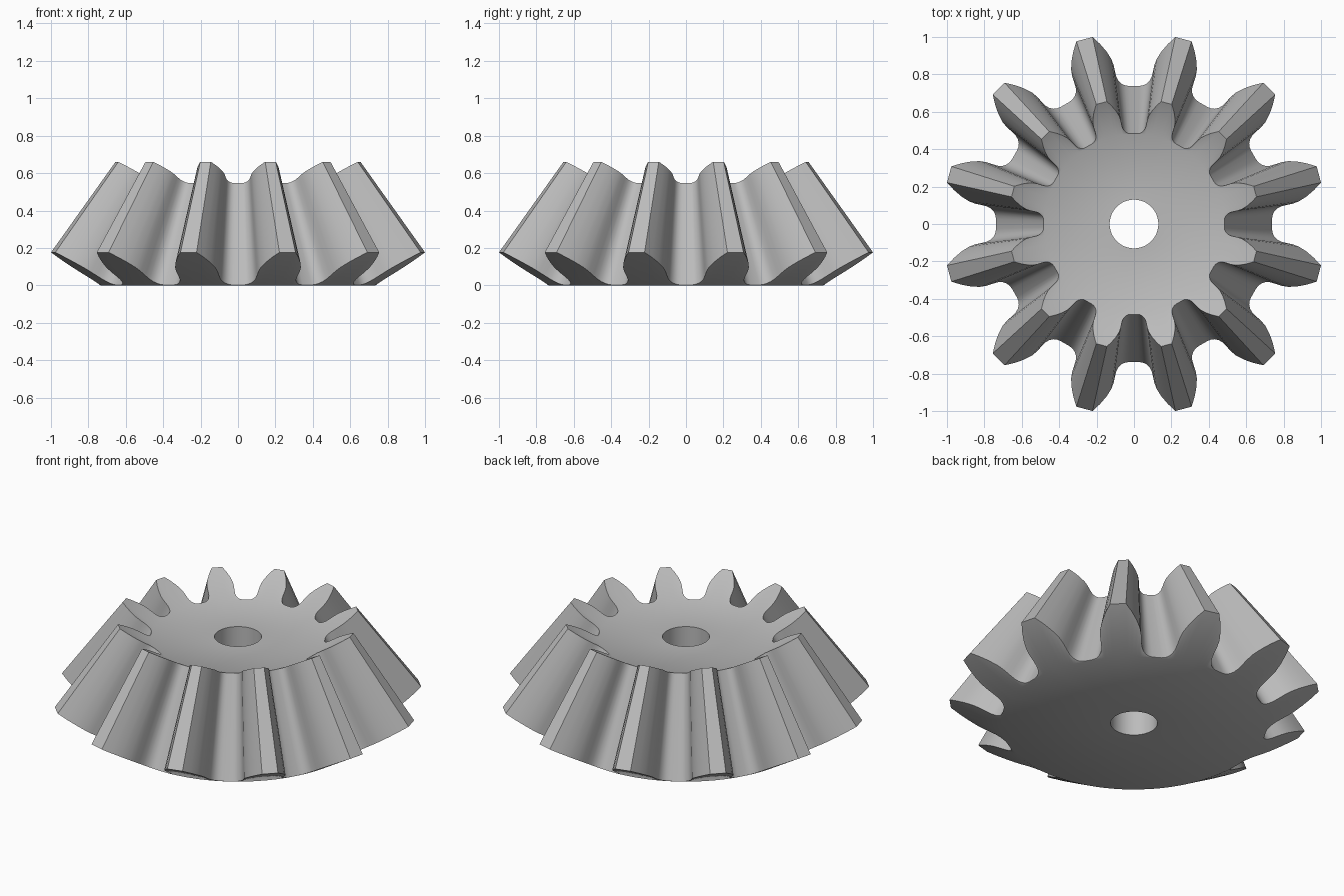
import bpy
import bmesh
import math

cube = bpy.data.objects.get("Cube")
if cube:
    bpy.data.objects.remove(cube, do_unlink=True)

TEETH = 12
APEX = 1.58        # height where all tooth lines meet
SHRINK = 0.655     # small end relative to large end
ROOT = 0.735       # root radius at the large end
BACK_SLOPE = 0.61  # rise of the sloping tooth ends
BORE = 0.13

# Half of one pitch: degrees from the gap centre, radius
HALF = [(0, 0.738), (2, 0.7385), (3.6, 0.742), (5, 0.752), (6.1, 0.768),
        (6.8, 0.79), (7.1, 0.82), (7.3, 0.855), (7.8, 0.89), (9.1, 0.935),
        (10.7, 0.98), (12.5, 1.024)]
pitch = 360 / TEETH
PROFILE = HALF + [(pitch - a, r) for a, r in reversed(HALF[1:])]
outline = [(math.radians(a + k * pitch), r)
           for k in range(TEETH) for a, r in PROFILE]

# Grey metal
grey = bpy.data.materials.new("grey metal")
grey.use_nodes = True
colour = (0.5, 0.5, 0.5, 1)
grey.diffuse_color = colour
grey.node_tree.nodes["Principled BSDF"].inputs["Base Color"].default_value = colour

bm = bmesh.new()


def ring(radius_of, height_of, scale=1.0):
    """Ring of vertices at the outline angles, scaled towards the apex."""
    verts = []
    for angle, r in outline:
        rad = radius_of(r) * scale
        z = APEX - (APEX - height_of(r)) * scale
        verts.append(bm.verts.new((rad * math.cos(angle), rad * math.sin(angle), z)))
    return verts


def tooth_end(scale):
    return ring(lambda r: r, lambda r: (r - ROOT) * BACK_SLOPE, scale)


def hub_edge(scale):
    return ring(lambda r: ROOT, lambda r: 0, scale)


def bore_edge(scale):
    return ring(lambda r: BORE / scale, lambda r: 0, scale)


# Bore, bottom disc, tooth ends, flanks, small tooth ends, top disc, bore
loops = [bore_edge(1), hub_edge(1), tooth_end(1),
         tooth_end(SHRINK), hub_edge(SHRINK), bore_edge(SHRINK)]
n = len(outline)
for i, lower in enumerate(loops):
    upper = loops[(i + 1) % len(loops)]
    for j in range(n):
        k = (j + 1) % n
        bm.faces.new((lower[j], lower[k], upper[k], upper[j]))
bmesh.ops.recalc_face_normals(bm, faces=bm.faces)

mesh = bpy.data.meshes.new("bevel_gear")
bm.to_mesh(mesh)
bm.free()
mesh.materials.append(grey)
gear = bpy.data.objects.new("bevel_gear", mesh)
bpy.context.collection.objects.link(gear)

# Smooth flanks and fillets, crisp tooth edges
bpy.ops.object.select_all(action="DESELECT")
gear.select_set(True)
bpy.context.view_layer.objects.active = gear
bpy.ops.object.shade_smooth_by_angle(angle=math.radians(34))
